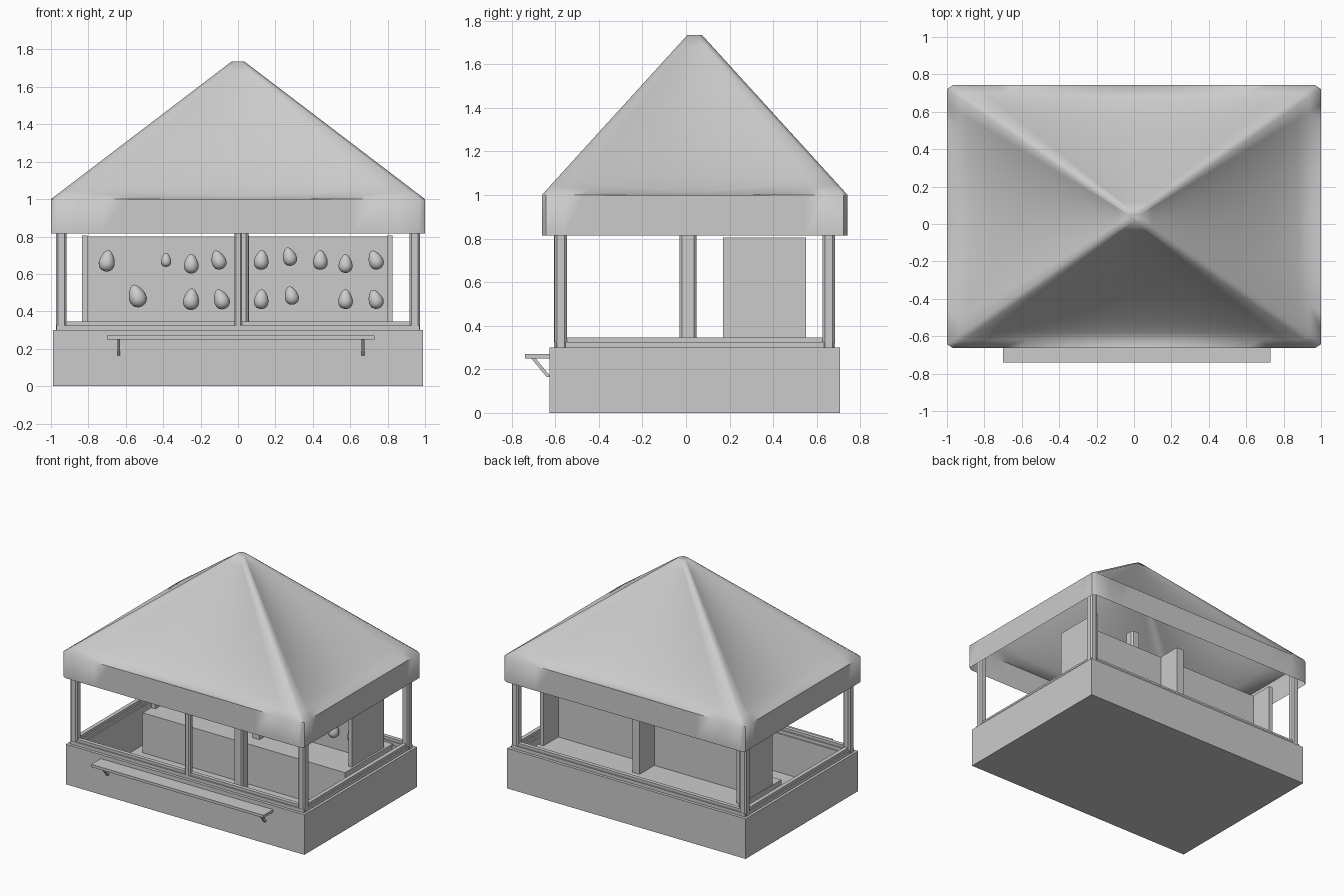
import bpy, bmesh, math
from mathutils import Matrix

if bpy.data.objects.get("Cube"):
    bpy.data.objects.remove(bpy.data.objects["Cube"], do_unlink=True)

CY = 0.04  # depth centre of the booth

grey = bpy.data.materials.new("plain grey")
grey.use_nodes = True
COLOUR = (0.6, 0.6, 0.6, 1)
grey.diffuse_color = COLOUR
grey.node_tree.nodes["Principled BSDF"].inputs["Base Color"].default_value = COLOUR


def finish(name, bm, smooth=None):
    mesh = bpy.data.meshes.new(name)
    bm.to_mesh(mesh)
    bm.free()
    ob = bpy.data.objects.new(name, mesh)
    bpy.context.scene.collection.objects.link(ob)
    mesh.materials.append(grey)
    if smooth:
        bpy.ops.object.select_all(action='DESELECT')
        ob.select_set(True)
        bpy.context.view_layer.objects.active = ob
        bpy.ops.object.shade_smooth_by_angle(angle=math.radians(smooth))
    return ob


def add_box(bm, x0, x1, y0, y1, z0, z1):
    m = (Matrix.Translation(((x0 + x1) / 2, (y0 + y1) / 2, (z0 + z1) / 2))
         @ Matrix.Diagonal((x1 - x0, y1 - y0, z1 - z0, 1)))
    return bmesh.ops.create_cube(bm, size=1, matrix=m)["verts"]


def box(name, *bounds, chamfer=0):
    bm = bmesh.new()
    add_box(bm, *bounds)
    if chamfer:
        upright = [e for e in bm.edges if abs(e.verts[0].co.z - e.verts[1].co.z) > 0.01]
        bmesh.ops.bevel(bm, geom=upright, offset=chamfer, segments=1, affect='EDGES')
    return finish(name, bm)


def ring(name, hx, hy, t, z0, z1):
    """Rectangular frame of wall thickness t."""
    bm = bmesh.new()
    loops = []
    for z, inset in ((z0, 0), (z1, 0), (z1, t), (z0, t)):
        a, b = hx - inset, hy - inset
        loops.append([bm.verts.new((sx * a, CY + sy * b, z))
                      for sx, sy in ((-1, -1), (1, -1), (1, 1), (-1, 1))])
    for k in range(4):
        lo, hi = loops[k], loops[(k + 1) % 4]
        for i in range(4):
            j = (i + 1) % 4
            bm.faces.new((lo[i], lo[j], hi[j], hi[i]))
    bmesh.ops.recalc_face_normals(bm, faces=bm.faces)
    return finish(name, bm)


# Hollow base with floor and stepped rail
ring("base_walls", 0.99, 0.667, 0.08, 0, 0.30)
box("floor", -0.98, 0.98, CY - 0.66, CY + 0.66, 0, 0.01)
ring("lower_rail", 0.97, 0.645, 0.05, 0.30, 0.325)
ring("upper_rail", 0.96, 0.635, 0.03, 0.325, 0.345)

# Posts
for sx, side in ((-1, "right"), (1, "left")):
    for sy, end in ((-1, "front"), (1, "back")):
        x, y = sx * 0.945, CY + sy * 0.615
        box(f"{end}_{side}_post", x - 0.028, x + 0.028, y - 0.028, y + 0.028,
            0.28, 0.90, chamfer=0.01)
box("front_middle_post", -0.02, 0.022, -0.605, -0.565, 0.30, 0.90, chamfer=0.008)
box("centre_pole", -0.018, 0.056, -0.03, 0.048, 0, 1.17, chamfer=0.012)

# Front shelf with slanted brackets
box("front_shelf", -0.70, 0.73, -0.74, -0.625, 0.25, 0.27)
for i, x in enumerate((-0.637, 0.668)):
    bm = bmesh.new()
    verts = add_box(bm, x - 0.007, x + 0.007, -0.64, -0.62, 0.165, 0.25)
    for v in verts:
        if v.co.z > 0.2:
            v.co.y -= 0.07
    finish(f"shelf_bracket_{i + 1}", bm)

# Counter and display board with dividers
box("counter", -0.84, 0.84, 0.07, 0.65, 0.01, 0.31)
box("display_board", -0.82, 0.81, 0.345, 0.375, 0.31, 0.80)
for name, x0, x1 in (("right_end_panel", -0.835, -0.805),
                     ("middle_divider", 0.0, 0.06),
                     ("left_end_panel", 0.797, 0.825)):
    box(name, x0, x1, 0.17, 0.55, 0.31, 0.805)

# Balloons: x, z, height, tilt in degrees
balloons = ((-0.70, 0.67, 0.115, 8), (-0.385, 0.675, 0.075, 0), (-0.25, 0.655, 0.105, 0),
            (-0.105, 0.675, 0.105, -20), (0.125, 0.675, 0.105, 5), (0.275, 0.693, 0.1, -15),
            (0.44, 0.675, 0.105, 0), (0.575, 0.655, 0.1, 0), (0.735, 0.675, 0.105, -22),
            (-0.54, 0.483, 0.125, -20), (-0.25, 0.465, 0.115, 5), (-0.09, 0.465, 0.11, -22),
            (0.125, 0.465, 0.105, 5), (0.285, 0.485, 0.1, -15), (0.575, 0.465, 0.105, 0),
            (0.735, 0.465, 0.105, -20))
for i, (x, z, h, tilt) in enumerate(balloons):
    bm = bmesh.new()
    bmesh.ops.create_uvsphere(bm, u_segments=20, v_segments=12, radius=1)
    for v in bm.verts:
        taper = 0.36 * (1 - 0.28 * v.co.z)
        v.co = (v.co.x * taper * h, v.co.y * taper * h, v.co.z * h / 2)
    bm.transform(Matrix.Translation((x, 0.31, z)) @ Matrix.Rotation(math.radians(tilt), 4, 'Y'))
    finish(f"balloon_{i + 1}", bm, 60)

# Canvas roof: sagging panels, chamfered hips and a straight valance
EAVE, PEAK, HEM = 1.0, 1.735, 0.815
N, ROWS = 16, 16


def outline(t):
    """Chamfered rectangle at height fraction t, with each point's sag weight."""
    k = 1 - t
    ox, oy = 0.035 + 0.965 * k, 0.033 + 0.669 * k
    cx, cy = 0.03 * k + 0.02 * t, 0.02 * k + 0.02 * t
    pts = []
    for i in range(4):
        for n in range(N + 1):
            s = 2 * n / N - 1
            x, y = [(s * (ox - cx), -oy), (ox, s * (oy - cy)),
                    (-s * (ox - cx), oy), (-ox, -s * (oy - cy))][i]
            pts.append((x, y, 1 - s * s))
    return pts


bm = bmesh.new()
rows = [[bm.verts.new((x, y + CY, HEM)) for x, y, w in outline(0)]]
for r in range(ROWS + 1):
    t = r / ROWS
    sag = 0.085 * (math.sin(math.pi * t ** 0.55) if t < 1 else 0)
    rows.append([bm.verts.new((x, y + CY, EAVE + (PEAK - EAVE) * t - sag * w))
                 for x, y, w in outline(t)])
for lo, hi in zip(rows, rows[1:]):
    for i in range(len(lo)):
        j = (i + 1) % len(lo)
        bm.faces.new((lo[i], lo[j], hi[j], hi[i]))
bm.faces.new(rows[-1])
finish("canvas_roof", bm, 55)
